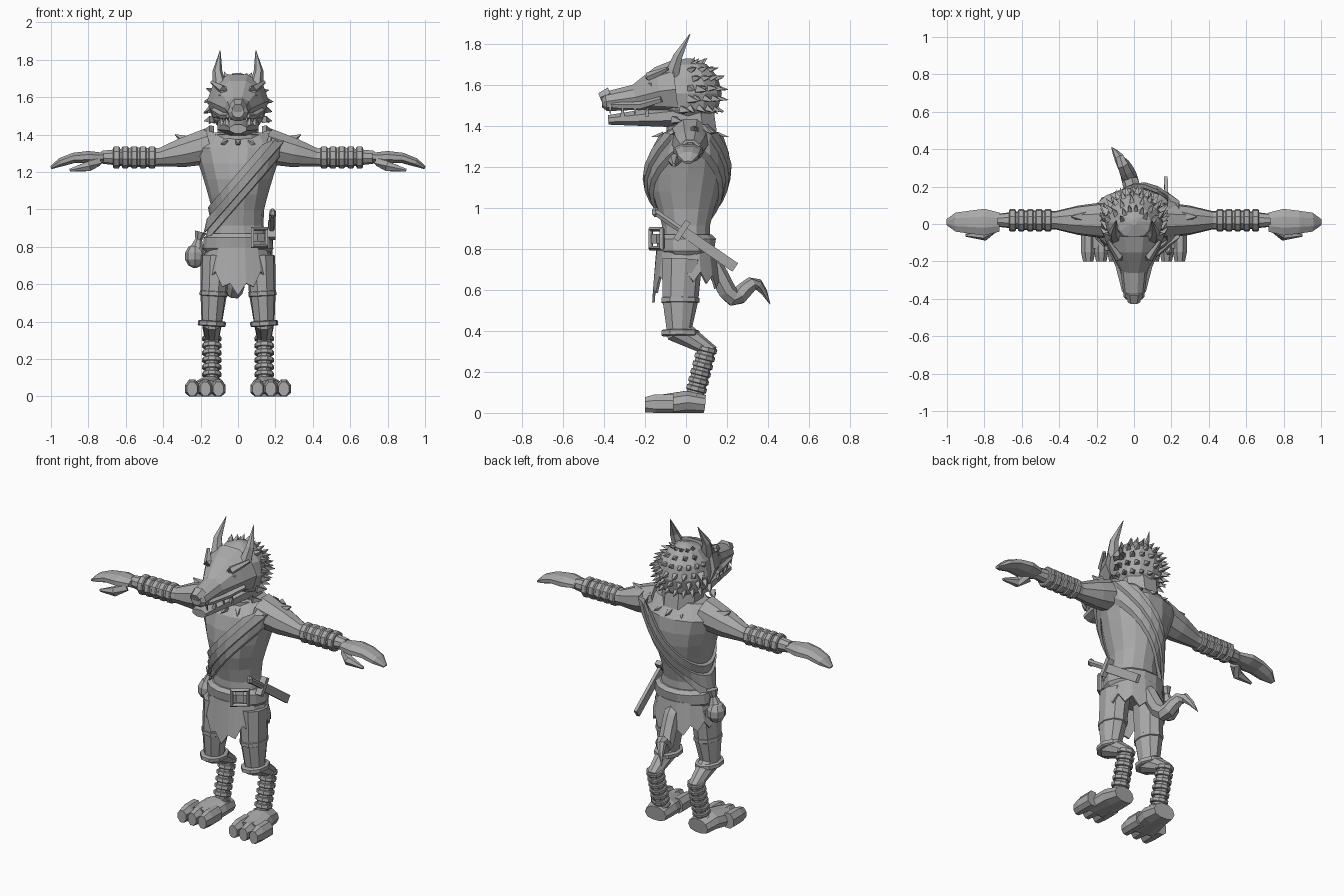
import bpy, bmesh, math, random
from mathutils import Vector
from math import sin, cos, pi, tau

default_cube = bpy.data.objects.get("Cube")
if default_cube:
    bpy.data.objects.remove(default_cube)
random.seed(4)

grey = bpy.data.materials.new("plain_grey")
grey.use_nodes = True
grey.diffuse_color = (0.4, 0.4, 0.4, 1)
grey.node_tree.nodes["Principled BSDF"].inputs["Base Color"].default_value = grey.diffuse_color


def skin(name, rings, capped=True, looped=False):
    """Join rings of points into one flat-shaded object, kept above the ground."""
    bm = bmesh.new()
    rows = [[bm.verts.new((x, y, max(z, 0))) for x, y, z in ring] for ring in rings]
    count = len(rows[0])
    pairs = list(zip(rows, rows[1:]))
    if looped:
        pairs.append((rows[-1], rows[0]))
    for lower, upper in pairs:
        for i in range(count):
            j = (i + 1) % count
            bm.faces.new((lower[i], lower[j], upper[j], upper[i]))
    if capped and not looped:
        bm.faces.new(rows[0])
        bm.faces.new(rows[-1])
    bmesh.ops.recalc_face_normals(bm, faces=bm.faces)
    mesh = bpy.data.meshes.new(name)
    bm.to_mesh(mesh)
    bm.free()
    mesh.materials.append(grey)
    part = bpy.data.objects.new(name, mesh)
    bpy.context.collection.objects.link(part)
    return part


def pair(part):
    """Repeat a left part on the right side."""
    part.modifiers.new("other_side", "MIRROR").use_mirror_merge = False


def tube(name, path, radii, sides=8, flat=1):
    """Tapered tube along a path; flat scales the section sideways."""
    path = [Vector(p) for p in path]
    last = len(path) - 1
    rings = []
    for k, (p, r) in enumerate(zip(path, radii)):
        along = (path[min(k + 1, last)] - path[max(k - 1, 0)]).normalized()
        helper = Vector((0, 1, 0)) if abs(along.x) > 0.8 else Vector((1, 0, 0))
        u = along.cross(helper).normalized()
        v = along.cross(u) * flat
        angles = [tau * (i + 0.5) / sides for i in range(sides)]
        rings.append([p + (u * cos(t) + v * sin(t)) * r for t in angles])
    return skin(name, rings)


def spike(name, base, direction, length, radius):
    base = Vector(base)
    tip = base + Vector(direction).normalized() * length
    return tube(name, (base, tip), (radius, radius / 20), sides=4)


def ball(name, centre, size, rows=7, sides=12):
    """Faceted ellipsoid."""
    rings = []
    for k in range(rows):
        lat = pi * (k + 0.2) / (rows - 0.6)
        rings.append([Vector(centre) + Vector((size[0] * sin(lat) * cos(tau * i / sides),
                                               size[1] * sin(lat) * sin(tau * i / sides),
                                               size[2] * cos(lat))) for i in range(sides)])
    return skin(name, rings)


def wraps(name, start, end, count, radius, height, flat=1):
    """Evenly spaced bands around a straight limb."""
    start, end = Vector(start), Vector(end)
    step = (end - start).normalized() * height / 2
    for k in range(count):
        middle = start.lerp(end, k / max(count - 1, 1))
        ends = (middle - step, middle - step * 0.7, middle + step * 0.7, middle + step)
        pair(tube(name, ends, (radius * 0.9, radius, radius, radius * 0.9), 9, flat))


def body_ring(z, lift=0, sides=14):
    """Cross-section of the trunk: narrow waist, deep chest, closing shoulders."""
    close = min(1, 1 - 6 * (z - 1.35))
    wide = (0.13 + 0.35 * abs(z - 0.95) ** 1.2) * close + lift
    deep = (0.12 + 0.065 * max(0, cos(6 * (z - 1.2)))) * close + lift
    back = 0.1 * max(0, z - 1.1)
    return [(wide * cos(tau * i / sides), back + deep * sin(tau * i / sides), z) for i in range(sides)]


# Trunk and neck
skin("torso", [body_ring(0.75 + 0.66 * k / 8) for k in range(9)])
tube("neck", [(0, 0.04, 1.36), (0, 0.02, 1.5)], (0.12, 0.12))


# Sash: folded bands from the left shoulder to the right hip
def sash(name, raise_by, width, lift):
    turns = 24
    rings = []
    for i in range(turns):
        ring = []
        for down, out in ((0, 0), (0, lift), (width, lift), (width, 0)):
            x = 0
            for settle in range(6):
                z = min(1.13 + 1.15 * x + raise_by - down, 1.4)
                x, y, z = body_ring(z, out, turns)[i]
            ring.append((x, y, z + out / 3))
        rings.append(ring)
    skin(name, rings, looped=True)


sash("sash_upper", 0.06, 0.07, 0.02)
sash("sash_middle", 0, 0.06, 0.035)
sash("sash_lower", -0.05, 0.06, 0.02)

# Collar with studs
collar = Vector((0, 0.02, 1.385))
ball("collar", collar, (0.16, 0.13, 0.035), rows=4)
studs = 12
for i in range(studs):
    out = Vector((cos(tau * i / studs), sin(tau * i / studs), -0.2))
    spike("collar_stud", collar + out * 0.13, out, 0.06, 0.02)

# Skull, muzzle and jaw
skull = Vector((0, 0.01, 1.56))
ball("skull", skull, (0.155, 0.165, 0.17))
tube("muzzle", [(0, -0.05, 1.58), (0, -0.13, 1.57), (0, -0.25, 1.54), (0, -0.39, 1.52), (0, -0.41, 1.52)],
     (0.15, 0.125, 0.065, 0.05, 0.03), sides=10, flat=1.1)
tube("lower_jaw", [(0, 0.06, 1.46), (0, -0.06, 1.45), (0, -0.38, 1.43)], (0.06, 0.06, 0.025), flat=2)
tube("nose", [(0, -0.37, 1.56), (0, -0.42, 1.54)], (0.035, 0.025), sides=6, flat=1.3)

# Face details, in pairs
pair(ball("eye", (0.085, -0.17, 1.6), (0.025, 0.02, 0.02), rows=4, sides=6))
pair(tube("horn", [(0.095, -0.07, 1.65), (0.11, -0.04, 1.74), (0.095, 0.02, 1.85)], (0.04, 0.026, 0.002), 6))
pair(tube("brow", [(0.02, -0.2, 1.61), (0.08, -0.18, 1.64), (0.14, -0.09, 1.68)], (0.02, 0.025, 0.01), 5))
pair(tube("muzzle_fold", [(0.05, -0.36, 1.5), (0.08, -0.22, 1.5), (0.13, -0.12, 1.53)], (0.015, 0.02, 0.015), 5))
for k in range(4):
    up = 1 if k % 2 else -1
    spike("left_tooth", (0.04 + 0.015 * k, -0.37 + 0.06 * k, 1.48 - up * 0.03), (0.2, 0, up), 0.055, 0.015)
    spike("right_tooth", (-0.04 - 0.015 * k, -0.37 + 0.06 * k, 1.48 - up * 0.03), (-0.2, 0, up), 0.055, 0.015)
    pair(spike("cheek_tuft", (0.14, -0.06 + k / 25, 1.43 + k / 20), (1, 1, -0.2), 0.06, 0.025))

# Spines over the crown and back of the head
for row in range(6):
    lift = row / 3 - 0.5
    count = 9 if row < 4 else 6
    for k in range(count):
        turn = pi * (k + row % 2 / 2 + 0.2) / count
        out = Vector((cos(turn) * cos(lift), sin(turn) * cos(lift), sin(lift)))
        sweep = Vector((0, 0.5, -random.random() / 2))
        spike("head_spine", skull + out * 0.15, out + sweep, 0.05, 0.02)

# Belt and square buckle
skin("belt", [body_ring(z, lift) for z, lift in ((0.77, 0), (0.79, 0.02), (0.85, 0.03), (0.87, 0.01))])
facing = (pi / 2, 0, pi / 5)
bpy.ops.mesh.primitive_torus_add(major_segments=4, minor_segments=4, major_radius=0.065, minor_radius=0.015,
                                 location=(0.115, -0.145, 0.85), rotation=(pi / 2, pi / 4, pi / 5))
buckle = bpy.context.object
buckle.name = "buckle_frame"
bpy.ops.mesh.primitive_cube_add(size=0.045, location=(0.11, -0.14, 0.85), rotation=facing)
plate = bpy.context.object
plate.name = "buckle_plate"
for part in (buckle, plate):
    part.data.materials.append(grey)

# Ragged skirt, longest at the front
folds = 28
hem = []
for i in range(folds):
    x, y = cos(tau * i / folds), sin(tau * i / folds)
    ragged = 0.05 * (i % 2)
    drop = 0.1 * max(0, -y) ** 6 + 0.05 * max(0, y) ** 4
    hem.append((0.195 * x, 0.165 * y, 0.69 - ragged - drop))
waist = [(x * 0.85, y * 0.88, 0.8) for x, y, z in hem]
cloth = skin("skirt", (waist, hem), capped=False)
cloth.modifiers.new("thickness", "SOLIDIFY").thickness = 0.012

# Sword through the belt at the left hip
pommel, point = Vector((0.185, -0.15, 0.98)), Vector((0.17, 0.24, 0.71))
guard = pommel.lerp(point, 1 / 3)
across = Vector((0, 0.03, 0.045))
tube("sword_blade", (guard, point), (0.035, 0.035), sides=4, flat=0.4)
tube("sword_guard", (guard - across, guard + across), (0.02, 0.02), sides=4, flat=1.4)
tube("sword_grip", (pommel, guard), (0.018, 0.018), sides=6)
ball("sword_pommel", pommel, (0.02, 0.02, 0.025), rows=4, sides=6)

# Pouch at the right hip
ball("pouch", (-0.23, 0.03, 0.75), (0.055, 0.06, 0.065), rows=6, sides=8)
tube("pouch_neck", [(-0.22, 0.03, 0.79), (-0.21, 0.03, 0.84), (-0.2, 0.03, 0.88)], (0.04, 0.02, 0.035))

# Wavy tail
curve, thick = [], []
for k in range(11):
    t = k / 10
    curve.append((-0.12 * t * t, 0.11 + 0.3 * t, 0.68 - 0.14 * t + 0.06 * cos(8 * t)))
    thick.append(0.045 * (1 - t ** 4) + 0.002)
tube("tail", curve, thick, sides=7)

# Arms with wrapped forearms
reach, level = 0.02, 1.28
pair(tube("arm", [(x, reach, level + max(0, 0.1 - x / 4)) for x in (0.15, 0.3, 0.42, 0.56, 0.73)],
          (0.1, 0.08, 0.05, 0.055, 0.035), sides=9))
wraps("arm_wrap", (0.46, reach, level), (0.65, reach, level), 5, 0.06, 0.036)
pair(tube("shoulder_tuft", [(0.2, 0.04, 1.35), (0.27, 0.04, 1.36), (0.335, 0.04, 1.4)], (0.05, 0.04, 0.003), 5))

# Mitten hands with drooping fingers
pair(tube("hand", [(x, 0.01, level - 2 * max(0, x - 0.83) ** 2) for x in (0.72, 0.8, 0.88, 0.95, 1)],
          (0.025, 0.035, 0.03, 0.025, 0.008), flat=2.2))
pair(tube("thumb", [(0.75, -0.02, 1.26), (0.8, -0.06, 1.23), (0.9, -0.06, 1.21)], (0.03, 0.03, 0.008), 6))

# Legs folding back from knee to hock
hip, thigh, knee = (0.12, -0.02, 0.75), (0.13, -0.03, 0.55), (0.14, -0.03, 0.39)
hock, ankle = (0.14, 0.1, 0.31), (0.14, 0.04, 0.08)
pair(tube("leg", (hip, thigh, knee, hock, ankle), (0.1, 0.09, 0.07, 0.05, 0.045), sides=9, flat=0.8))
wraps("thigh_strap", thigh, knee, 2, 0.095, 0.03, flat=0.8)
wraps("shin_wrap", hock, ankle, 7, 0.052, 0.026)

# Feet with three toes
pair(tube("foot", [(0.145, 0.09, 0.04), (0.15, 0, 0.05), (0.17, -0.13, 0.03)], (0.05, 0.06, 0.06), 10, flat=1.4))
for x in (0.105, 0.175, 0.245):
    pair(tube("toe", [(x, y, 0.04) for y in (-0.06, -0.15, -0.2)], (0.055, 0.055, 0.04), flat=0.75))
